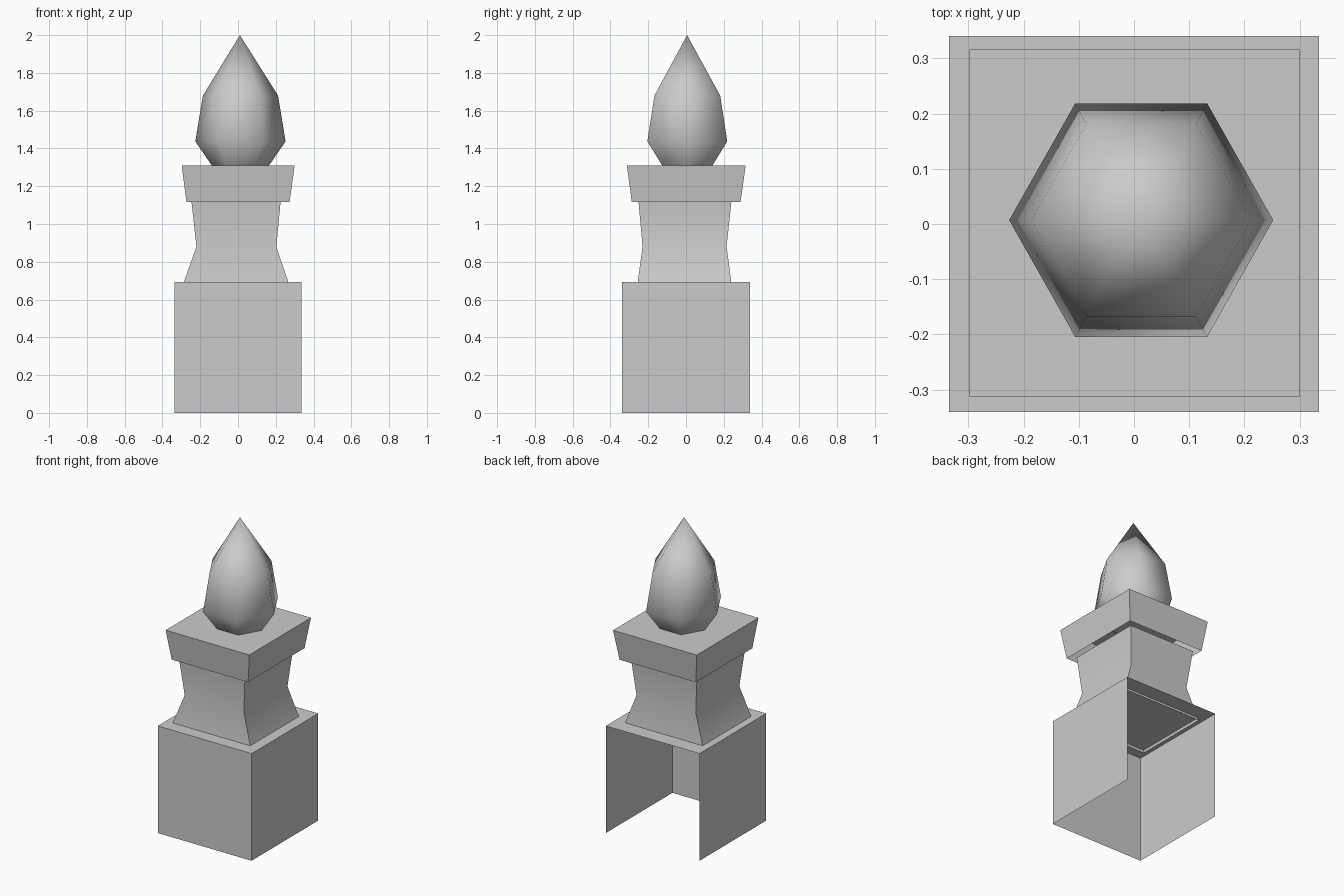
import bpy
import bmesh
import math

if "Cube" in bpy.data.objects:
    bpy.data.objects.remove(bpy.data.objects["Cube"], do_unlink=True)

# One plain stone grey for the whole post
GREY = (0.6, 0.6, 0.6, 1.0)
stone = bpy.data.materials.new("stone grey")
stone.use_nodes = True
stone.diffuse_color = GREY
stone.node_tree.nodes["Principled BSDF"].inputs["Base Color"].default_value = GREY


def rectangle(z, x0, x1, y0, y1):
    return [(x0, y0, z), (x1, y0, z), (x1, y1, z), (x0, y1, z)]


def hexagon(z, rx, ry, cx=0.013, cy=0.007):
    angles = [math.radians(60 * i) for i in range(6)]
    return [(cx + rx * math.cos(a), cy + ry * math.sin(a), z) for a in angles]


def loft(name, rings, top=False, tip=None, skip=(), smooth=None):
    """Skin a stack of rings, with an optional flat top or pointed tip."""
    bm = bmesh.new()
    loops = [[bm.verts.new(p) for p in ring] for ring in rings]
    count = len(loops[0])
    for low, high in zip(loops, loops[1:]):
        for i in range(count):
            if i not in skip:
                j = (i + 1) % count
                bm.faces.new((low[i], low[j], high[j], high[i]))
    if top:
        bm.faces.new(loops[-1])
    if tip:
        apex = bm.verts.new(tip)
        for i in range(count):
            bm.faces.new((loops[-1][i], loops[-1][(i + 1) % count], apex))
    mesh = bpy.data.meshes.new(name)
    bm.to_mesh(mesh)
    bm.free()
    mesh.materials.append(stone)
    obj = bpy.data.objects.new(name, mesh)
    bpy.context.collection.objects.link(obj)
    if smooth:
        bpy.ops.object.select_all(action="DESELECT")
        obj.select_set(True)
        bpy.context.view_layer.objects.active = obj
        bpy.ops.object.shade_smooth_by_angle(angle=math.radians(smooth))
    return obj


# Pedestal: thin-walled box, open below and at the back
loft("pedestal", [rectangle(z, -0.335, 0.335, -0.34, 0.34) for z in (0, 0.692)],
     top=True, skip=(2,))

# Neck: waisted open tube, its foot sunk slightly through the pedestal top
loft("neck", [rectangle(0.675, -0.293, 0.272, -0.258, 0.242),
              rectangle(0.88, -0.22, 0.203, -0.23, 0.215),
              rectangle(1.125, -0.247, 0.226, -0.252, 0.241)], smooth=40)

# Cap: flared slab, hollow underneath
loft("cap", [rectangle(1.117, -0.273, 0.273, -0.287, 0.289),
             rectangle(1.31, -0.298, 0.3, -0.313, 0.316)], top=True)

# Finial: six-sided pointed bud
loft("finial", [hexagon(1.305, 0.148, 0.15),
                hexagon(1.437, 0.239, 0.244),
                hexagon(1.68, 0.199, 0.201)],
     tip=(0.01, 0.006, 2.0), smooth=80)
